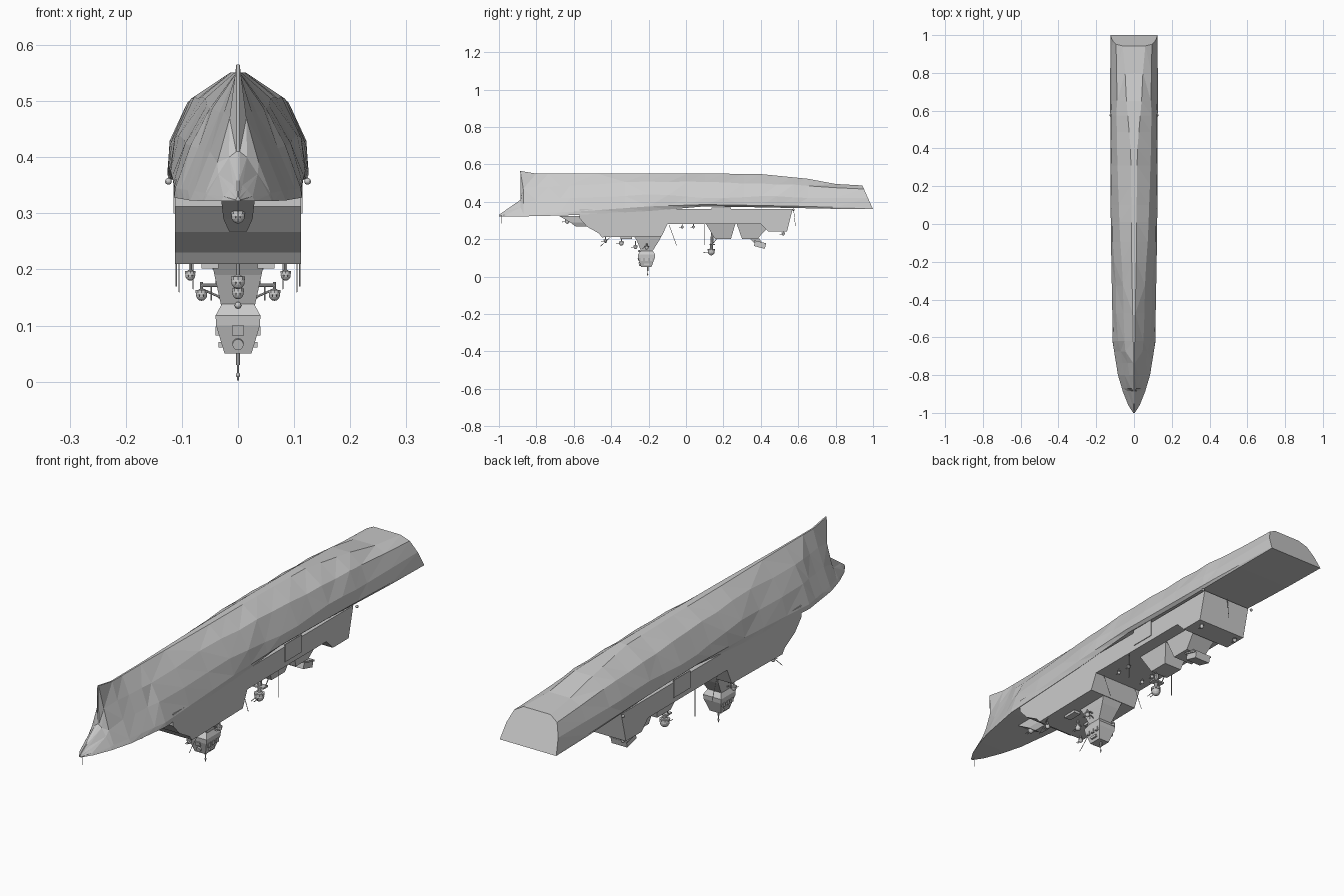
import bpy, bmesh, math, random
from mathutils import Vector
random.seed(4)

def make(name, verts, faces, tri=False):
    bm = bmesh.new()
    vs = [bm.verts.new(v) for v in verts]
    for f in faces:
        bm.faces.new([vs[i] for i in f])
    bmesh.ops.recalc_face_normals(bm, faces=bm.faces)
    if tri:
        bmesh.ops.triangulate(bm, faces=bm.faces)
    me = bpy.data.meshes.new(name)
    bm.to_mesh(me)
    bm.free()
    ob = bpy.data.objects.new(name, me)
    bpy.context.collection.objects.link(ob)
    return ob

def loft(name, rings, tri=False):
    n = len(rings[0])
    verts = [p for r in rings for p in r]
    faces = [(i*n+j, i*n+(j+1) % n, (i+1)*n+(j+1) % n, (i+1)*n+j)
             for i in range(len(rings)-1) for j in range(n)]
    faces += [tuple(range(n)), tuple(range(len(verts)-n, len(verts)))]
    return make(name, verts, faces, tri)

def prism(name, profile, half):
    return loft(name, [[(x, y, z) for y, z in profile] for x in (-half, half)])

def frustum(name, levels, x=0):
    """levels: (z, half width, y front, y back)"""
    return loft(name, [[(x-w, a, z), (x+w, a, z), (x+w, b, z), (x-w, b, z)]
                       for z, w, a, b in levels])

def box(name, c, s, tilt=0):
    bpy.ops.mesh.primitive_cube_add(size=1, location=c, rotation=(tilt, 0, 0))
    ob = bpy.context.object
    ob.name, ob.scale = name, s
    return ob

def rod(name, a, b, r=.0015, n=6):
    a, b = Vector(a), Vector(b)
    bpy.ops.mesh.primitive_cylinder_add(vertices=n, radius=r, depth=(b-a).length, location=(a+b)/2)
    ob = bpy.context.object
    ob.name = name
    ob.rotation_euler = (b-a).to_track_quat('Z', 'Y').to_euler()
    return ob

def ball(name, c, r, stretch=1):
    bpy.ops.mesh.primitive_uv_sphere_add(segments=12, ring_count=8, radius=r, location=c)
    ob = bpy.context.object
    ob.name, ob.scale = name, (1, 1, stretch)
    return ob

def gun_pod(name, x, y, z, top, r=.01):
    ball(name, (x, y, z), r, 1.1)
    rod(name+"_collar", (x, y, z+r*.3), (x, y, z+r*.8), r*1.1, 10)
    rod(name+"_stem", (x, y, z+r*.5), (x, y, top), r*.3, 8)
    for s in (-1, 1):
        rod(name+"_barrel", (x+s*r*.35, y, z), (x+s*r*.35, y-r*2.4, z-r*.3), .0014)

# Hull: stations of y followed by (x, z) from keel edge up to deck
stations = [
    (-1.0, .004, .322, .004, .324, .003, .326, .002, .328, .001, .33),
    (-.96, .03, .322, .026, .33, .016, .342, .008, .35, .002, .358),
    (-.885, .06, .322, .055, .333, .035, .37, .016, .40, .003, .41),
    (-.87, .064, .322, .058, .336, .037, .39, .015, .47, .003, .565),
    (-.8, .085, .323, .078, .34, .05, .41, .025, .48, .003, .55),
    (-.62, .114, .328, .112, .345, .085, .42, .05, .487, .004, .55),
    (-.2, .113, .35, .12, .375, .105, .44, .065, .508, .012, .551),
    (.1, .113, .375, .124, .385, .119, .42, .08, .505, .014, .551),
    (.4, .113, .37, .125, .38, .119, .43, .09, .498, .018, .548),
    (.65, .12, .365, .126, .375, .117, .42, .09, .485, .04, .523),
    (.8, .123, .362, .126, .37, .116, .42, .092, .475, .047, .495),
    (1.0, .125, .36, .124, .366, .115, .42, .095, .468, .06, .487)]
rows = []
for s, t in zip(stations, stations[1:]):
    rows.append(s)
    if -.85 < s[0] < .6:   # extra irregular facets along the body
        for f in (.35, .7):
            m = [a+(b-a)*f for a, b in zip(s, t)]
            rows.append([v + (random.uniform(-.004, .004) if 4 < i < 9 else 0)
                         for i, v in enumerate(m)])
rows.append(stations[-1])
rings = []
for r in rows:
    half = []
    for x, z in zip(r[1::2], r[2::2]):
        y = r[0]
        if y > .95:
            y -= (z-.36)*.45
        elif y < -.85:
            y -= .25*max(0, z-.5)
        half.append((x, y, z))
    rings.append(half + [(-x, y, z) for x, y, z in reversed(half)])
loft("hull", rings, tri=True)

# Lower hull with stepped belly
prism("lower_hull", [(-.57, .36), (-.57, .312), (-.53, .267), (-.465, .23), (-.45, .21),
                     (-.13, .215), (-.1, .28), (.4, .28), (.44, .24), (.54, .24), (.57, .36)], .112)
frustum("bow_chin", [(.325, .03, -.68, -.54), (.29, .026, -.62, -.52), (.268, .016, -.59, -.5)])
for s in (-1, 1):
    box("side_hatch", (s*.113, .188, .335), (.004, .105, .07))
    ball("stern_lamp", (s*.124, .575, .357), .006)

# Belly pylons
frustum("mid_pylon", [(.285, .06, .105, .265), (.2, .04, .155, .24)])
frustum("aft_pylon", [(.285, .06, .27, .46), (.2, .045, .3, .38)])
frustum("aft_mount", [(.205, .022, .34, .39), (.175, .016, .37, .41)])
box("aft_platform", (0, .395, .168), (.07, .06, .025), -.25)
box("aft_platform_rim", (0, .395, .183), (.08, .066, .006), -.25)

# Control car hanging from its pylon
frustum("car_pylon", [(.22, .048, -.28, -.13), (.19, .042, -.262, -.145), (.135, .03, -.24, -.18)])
frustum("control_car", [(.14, .028, -.24, -.18), (.118, .04, -.258, -.165),
                        (.1, .039, -.256, -.167), (.05, .024, -.24, -.185)])
rod("mast", (0, -.205, .05), (0, -.205, .002), .0018)
rod("mast_collar", (0, -.205, .05), (0, -.205, .03), .004, 8)
ball("mast_tip", (0, -.205, .012), .004)
box("front_window", (0, -.253, .092), (.022, .008, .018), .25)
o = rod("front_lens", (0, -.252, .066), (0, -.24, .069), .01, 12)
for s in (-1, 1):
    for y in (-.236, -.211, -.186):
        box("side_window", (s*.0365, y, .09), (.008, .014, .016))
    box("side_window_low", (s*.031, -.21, .066), (.008, .03, .01))
    # Pods bracketed off the pylon
    rod("pod_arm", (s*.03, -.21, .172), (s*.065, -.21, .172), .003, 8)
    rod("pod_brace", (s*.03, -.21, .15), (s*.065, -.21, .165), .002)
    gun_pod("pylon_pod", s*.065, -.21, .155, .178)
    rod("pod_aerial", (s*.048, -.215, .17), (s*.048, -.215, .145))
    # Paired belly pods and aerials
    gun_pod("belly_pod", s*.085, -.43, .19, .215, .009)
    gun_pod("small_pod", s*.06, -.02, .265, .285, .007)
    gun_pod("small_pod", s*.06, .04, .265, .285, .007)
    gun_pod("stern_pod", s*.085, .52, .228, .245, .008)
    rod("aerial", (s*.105, -.4, .215), (s*.105, -.46, .16), .0012)
    rod("aerial", (s*.08, -.09, .275), (s*.08, -.05, .165), .0012)
    rod("hanging_wire", (s*.11, .1, .28), (s*.11, .1, .17), .0012)
    box("belly_vent", (s*.05, -.32, .208), (.03, .06, .012))

# Centreline turrets
ball("car_front_ball", (0, -.25, .136), .006)
gun_pod("bow_pod", 0, -.635, .295, .325, .012)
gun_pod("pylon_front_pod", 0, -.345, .178, .215, .012)
gun_pod("pylon_front_pod_low", 0, -.27, .158, .19, .01)
gun_pod("hanging_turret", 0, .135, .133, .165, .018)
rod("turret_column", (0, .135, .14), (0, .145, .28), .008, 8)
box("turret_bracket", (0, .14, .172), (.05, .03, .006))
for s in (-1, 1):
    rod("turret_strut", (s*.022, .14, .172), (s*.022, .17, .21), .002)
rod("bow_aerial", (0, -.985, .325), (0, -.985, .285), .0015)
rod("stern_aerial", (0, .575, .36), (0, .585, .27), .0012)
